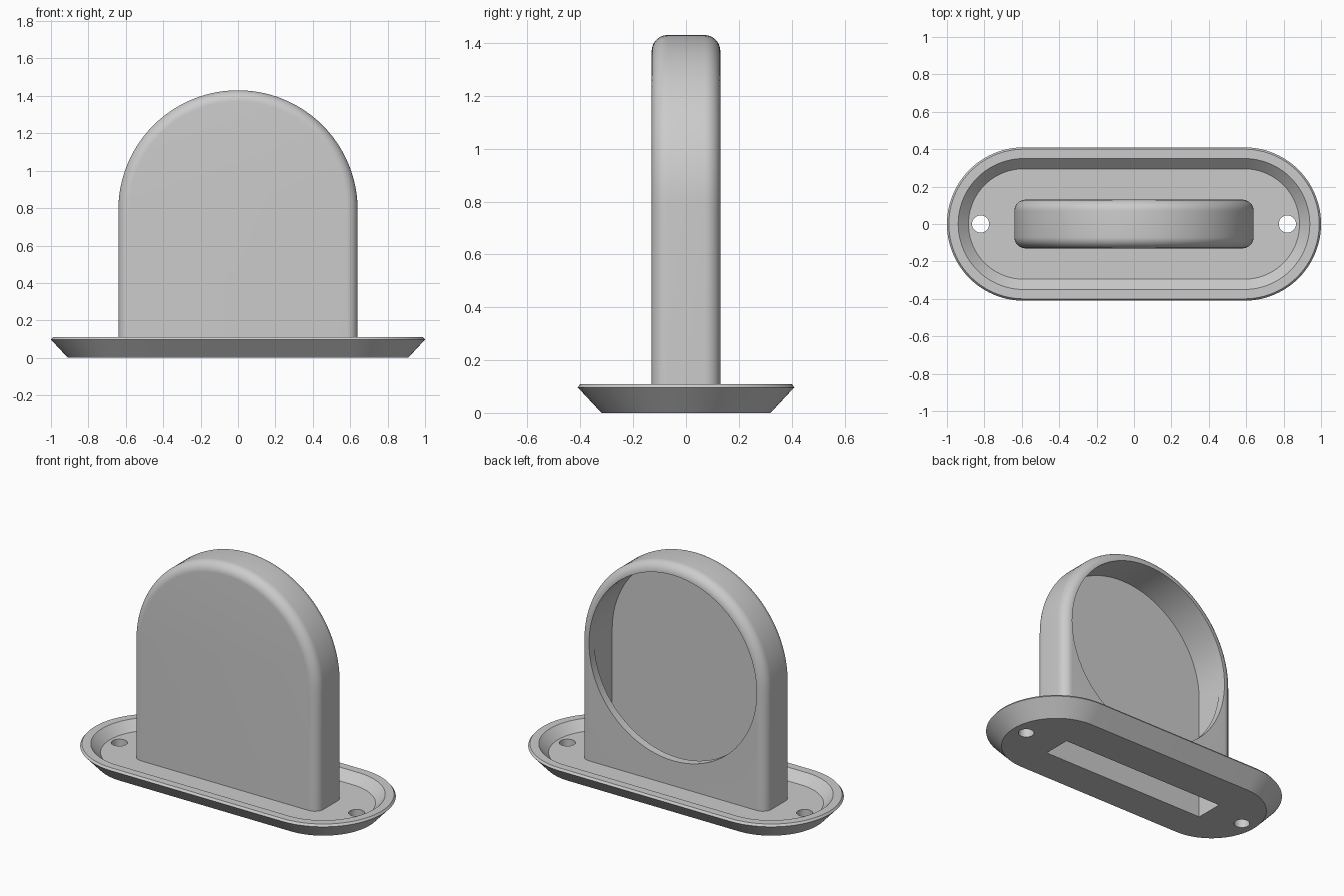
import bpy, bmesh
from math import pi, cos, sin, radians

old = bpy.data.objects.get("Cube")
if old:
    bpy.data.objects.remove(old, do_unlink=True)

grey = bpy.data.materials.new("light grey")
grey.use_nodes = True
colour = (0.6, 0.6, 0.6, 1)
grey.diffuse_color = colour
grey.node_tree.nodes["Principled BSDF"].inputs["Base Color"].default_value = colour

ARC = 48          # steps in a half circle
CENTRE_Z = 0.79   # centre of the arch
HALF_RUN = 0.59   # half the straight run of the tray
FLOOR = 0.055


def half_circle(r, start):
    return [(r * cos(start + pi * i / ARC), r * sin(start + pi * i / ARC))
            for i in range(ARC + 1)]


def stadium(r, z):
    right = [(x + HALF_RUN, y, z) for x, y in half_circle(r, -pi / 2)]
    left = [(x - HALF_RUN, y, z) for x, y in half_circle(r, pi / 2)]
    return right + left


def arch(r, y, bottom):
    top = [(x, y, z + CENTRE_Z) for x, z in half_circle(r, 0)]
    return top + [(-r, y, bottom), (r, y, bottom)]


def disc(r, y):
    ring = half_circle(r, 0)[:-1] + half_circle(r, pi)[:-1]
    return [(x, y, z + CENTRE_Z) for x, z in ring]


def loft(name, rings):
    """Skin a closed solid through matching rings."""
    bm = bmesh.new()
    loops = [[bm.verts.new(p) for p in ring] for ring in rings]
    for a, b in zip(loops, loops[1:]):
        for i in range(len(a)):
            j = (i + 1) % len(a)
            bm.faces.new((a[i], a[j], b[j], b[i]))
    bm.faces.new(loops[0])
    bm.faces.new(loops[-1])
    bmesh.ops.recalc_face_normals(bm, faces=bm.faces)
    mesh = bpy.data.meshes.new(name)
    bm.to_mesh(mesh)
    bm.free()
    mesh.materials.append(grey)
    obj = bpy.data.objects.new(name, mesh)
    bpy.context.collection.objects.link(obj)
    return obj


def activate(obj):
    bpy.ops.object.select_all(action='DESELECT')
    obj.select_set(True)
    bpy.context.view_layer.objects.active = obj


def cut(obj, cutter):
    cutter.hide_render = True
    mod = obj.modifiers.new("cut", 'BOOLEAN')
    mod.operation = 'DIFFERENCE'
    mod.solver = 'EXACT'
    mod.object = cutter
    activate(obj)
    bpy.ops.object.modifier_apply(modifier=mod.name)


# Tray: flared outside, chamfered rim, sloped inner wall and sunken floor
tray = loft("tray", [stadium(r, z) for r, z in (
    (0.32, 0), (0.41, 0.097), (0.4, 0.11), (0.35, 0.11), (0.295, FLOOR))])

# Arched housing with rounded front and back rims
DEPTH, WIDTH, ROUND, STEPS = 0.13, 0.64, 0.06, 10
rim = [(ROUND * (1 - sin(pi / 2 * i / STEPS)), ROUND * (1 - cos(pi / 2 * i / STEPS)))
       for i in range(STEPS + 1)]
front = [arch(WIDTH - inset, -DEPTH + back, FLOOR) for inset, back in rim]
rear = [arch(WIDTH - inset, DEPTH - back, FLOOR) for inset, back in reversed(rim)]
housing = loft("arched_housing", front + rear)

# Hollow inside, running down through the tray as a slot
cavity = loft("cavity_cutter", [arch(0.58, y, -0.2) for y in (-0.1, 0.08)])
cut(housing, cavity)
cut(tray, cavity)

# Round opening in the back
opening = loft("opening_cutter", [disc(0.579, y) for y in (0, 0.3)])
cut(housing, opening)

# Screw holes at both ends of the tray
cutters = [cavity, opening]
for side in (-1, 1):
    bpy.ops.mesh.primitive_cylinder_add(vertices=32, radius=0.046, depth=0.6,
                                        location=(side * 0.82, 0, 0))
    hole = bpy.context.object
    hole.name = "screw_hole_cutter"
    hole.data.materials.append(grey)
    cut(tray, hole)
    cutters.append(hole)

for cutter in cutters:
    bpy.data.objects.remove(cutter, do_unlink=True)

for part in (tray, housing):
    activate(part)
    bpy.ops.object.shade_smooth_by_angle(angle=radians(25))
